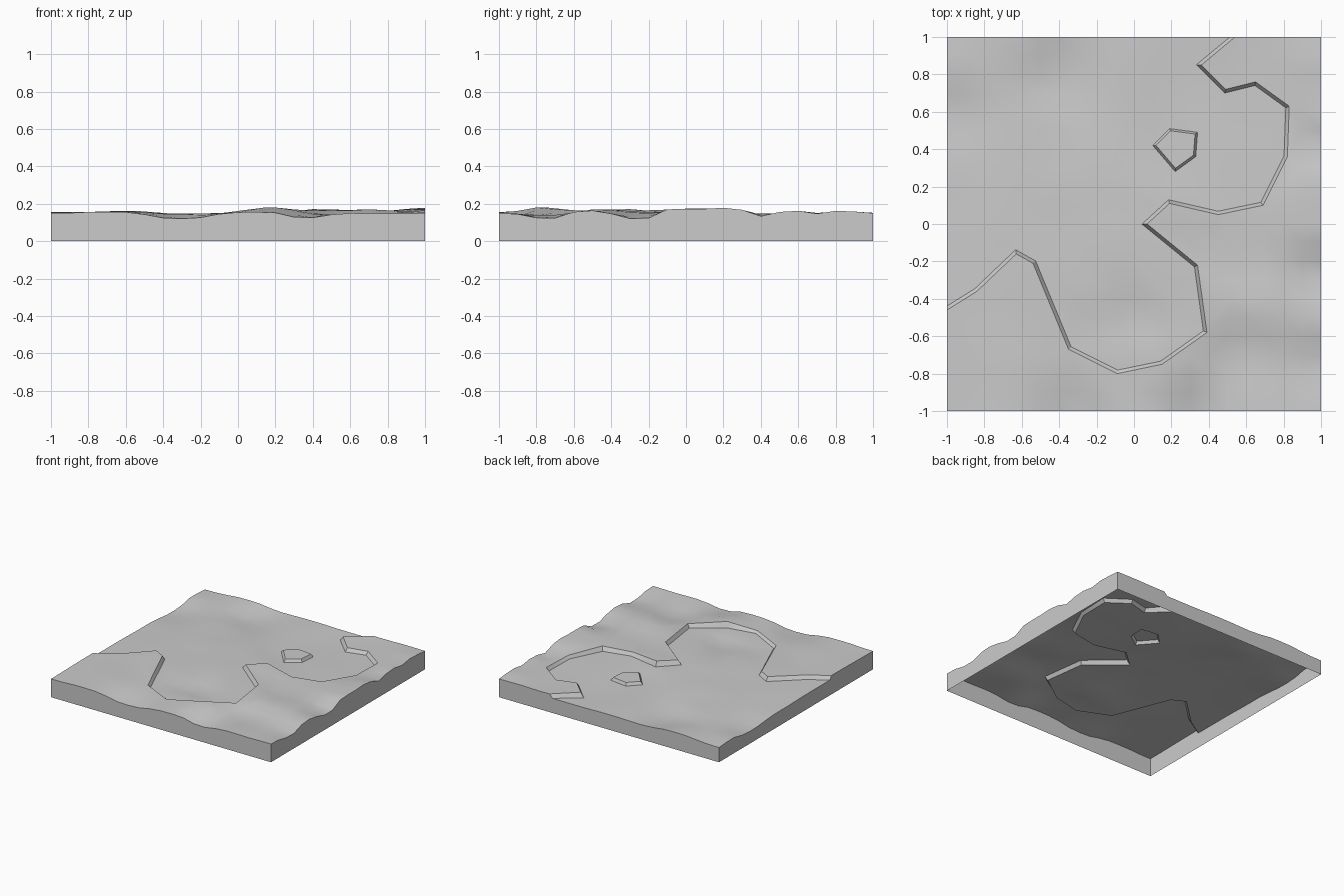
import bpy, bmesh
from mathutils import Vector
from mathutils.geometry import delaunay_2d_cdt, intersect_point_line

cube = bpy.data.objects.get("Cube")
if cube:
    bpy.data.objects.remove(cube)

# Survey heights on the upland and on the lowland side of the bank
upland = [(-1, -1, .15), (-.7, -1, .157), (-.3, -1, .12), (.1, -1, .156), (.37, -1, .125),
          (.6, -1, .15), (1, -1, .15), (1, -.73, .122), (1, -.53, .165), (1, -.25, .118),
          (1, -.05, .175), (1, .23, .18), (1, .42, .13), (1, .55, .17), (1, .7, .145),
          (1, .82, .165), (1, 1, .15), (.55, -.2, .15), (.37, -.4, .178), (.17, -.77, .182),
          (-.09, -.83, .15), (-.35, -.7, .147), (-.6, -.2, .162), (-.85, -.4, .155),
          (-.6, -.75, .16), (.7, -.45, .172), (.6, -.7, .13), (.2, .06, .175),
          (.45, 0, .155), (.7, .05, .16), (.86, .5, .14), (.6, .82, .145), (.37, .88, .155)]
lowland = [(-1, 1, .12), (-.6, 1, .14), (-1, .86, .13), (-1, .6, .1), (-.4, .78, .105),
           (-.5, .5, .13), (0, .85, .125), (.45, 1, .12), (.3, .75, .115), (.2, .4, .12),
           (.65, .6, .12), (.65, .3, .125), (0, .1, .138), (-.3, .2, .14), (-1, .2, .12),
           (-.6, 0, .13), (-1, -.2, .125), (-.1, -.1, .145), (-.2, -.35, .14),
           (.1, -.3, .14), (0, -.5, .115), (.3, -.5, .135), (0, -.7, .14), (-.3, -.55, .125)]

# Plan outlines of the bank and of the small mound
bank = [Vector(p) for p in [
    (.54, 1), (.36, .85), (.49, .72), (.65, .76), (.83, .63), (.82, .36), (.69, .1),
    (.45, .05), (.19, .11), (.07, 0), (.34, -.22), (.39, -.58), (.15, -.75), (-.09, -.8),
    (-.35, -.67), (-.54, -.21), (-.63, -.16), (-.84, -.36), (-1, -.46)]]
mound = [Vector(p) for p in [(.1, .42), (.22, .28), (.33, .36), (.34, .49), (.19, .51)]]
mound_centre = Vector((.235, .42))


def height(p, survey):
    """Blend nearby survey heights by inverse distance."""
    total = weight = 0
    for x, y, z in survey:
        w = ((p.x - x) ** 2 + (p.y - y) ** 2 + .004) ** -1.7
        total += w * z
        weight += w
    return total / weight


def is_lowland(p):
    """Even-odd test against the bank closed around the back left corner."""
    ring = bank + [Vector((-1.1, -.46)), Vector((-1.1, 1.1)), Vector((.54, 1.1))]
    inside = False
    for a, b in zip(ring, ring[1:] + ring[:1]):
        if (a.y > p.y) != (b.y > p.y):
            if p.x < a.x + (p.y - a.y) * (b.x - a.x) / (b.y - a.y):
                inside = not inside
    return inside


def bank_distance(p):
    best = 9
    for a, b in zip(bank, bank[1:]):
        t = min(max(intersect_point_line(p, a, b)[1], 0), 1)
        best = min(best, (p - a.lerp(b, t)).length)
    return best


def bank_foot(width):
    """Offset the bank towards the lowland with mitred corners."""
    normals = []
    for a, b in zip(bank, bank[1:]):
        d = (b - a).normalized()
        normals.append(Vector((d.y, -d.x)))
    foot = []
    for i, p in enumerate(bank):
        n1 = normals[max(i - 1, 0)]
        n2 = normals[min(i, len(normals) - 1)]
        n = (n1 + n2).normalized()
        foot.append(p + n * width / max(n.dot(n1), .5))
    foot[0] = Vector((bank[0].x - width * 1.5, 1))
    foot[-1] = Vector((-1, bank[-1].y + width * 1.2))
    return foot


points, levels, creases = [], [], []


def add_point(p, z):
    points.append(p)
    levels.append(z)
    return len(points) - 1


def add_line(line, zs, closed=False):
    ids = [add_point(p, z) for p, z in zip(line, zs)]
    creases.extend(zip(ids, ids[1:]))
    if closed:
        creases.append((ids[-1], ids[0]))


# Bank: upper lip and lower foot
lip_levels = [height(p, upland) for p in bank]
foot_line = bank_foot(.018)
foot_levels = [min(height(p, lowland), z - .016) for p, z in zip(foot_line, lip_levels)]
add_line(bank, lip_levels)
add_line(foot_line, foot_levels)

# Mound: foot ring and raised flat top
add_line(mound, [height(p, lowland) for p in mound], True)
rim = [mound_centre + (p - mound_centre) * .87 for p in mound]
add_line(rim, [height(p, lowland) + .024 for p in rim], True)

# Open ground: regular points kept clear of the bank and mound
steps = 20
for i in range(steps + 1):
    for j in range(steps + 1):
        p = Vector((2 * i / steps - 1, 2 * j / steps - 1))
        corner = i in (0, steps) and j in (0, steps)
        if corner or (bank_distance(p) > .045 and (p - mound_centre).length > .17):
            add_point(p, height(p, lowland if is_lowland(p) else upland))

verts, _, faces, origin, _, _ = delaunay_2d_cdt(points, creases, [], 0, 1e-5)
bm = bmesh.new()
made = []
for p, source in zip(verts, origin):
    z = levels[source[0]] if source else height(p, lowland)
    made.append(bm.verts.new((p.x, p.y, z)))
for f in faces:
    bm.faces.new([made[k] for k in f])

# Side walls dropped from the outer edge, underside left open
border = [e for e in bm.edges if e.is_boundary]
walls = bmesh.ops.extrude_edge_only(bm, edges=border)["geom"]
for v in walls:
    if isinstance(v, bmesh.types.BMVert):
        v.co.z = 0
bmesh.ops.recalc_face_normals(bm, faces=bm.faces[:])
bm.normal_update()
if sum(f.normal.z * f.calc_area() for f in bm.faces) < 0:
    bmesh.ops.reverse_faces(bm, faces=bm.faces[:])

mesh = bpy.data.meshes.new("terrain_slab")
bm.to_mesh(mesh)
bm.free()
terrain = bpy.data.objects.new("terrain_slab", mesh)
bpy.context.collection.objects.link(terrain)

# Plain grey finish
grey = bpy.data.materials.new("light_grey")
grey.use_nodes = True
grey.diffuse_color = (.6, .6, .6, 1)
grey.node_tree.nodes["Principled BSDF"].inputs["Base Color"].default_value = (.6, .6, .6, 1)
mesh.materials.append(grey)

bpy.ops.object.select_all(action="DESELECT")
terrain.select_set(True)
bpy.context.view_layer.objects.active = terrain
bpy.ops.object.shade_smooth_by_angle(angle=.45)
